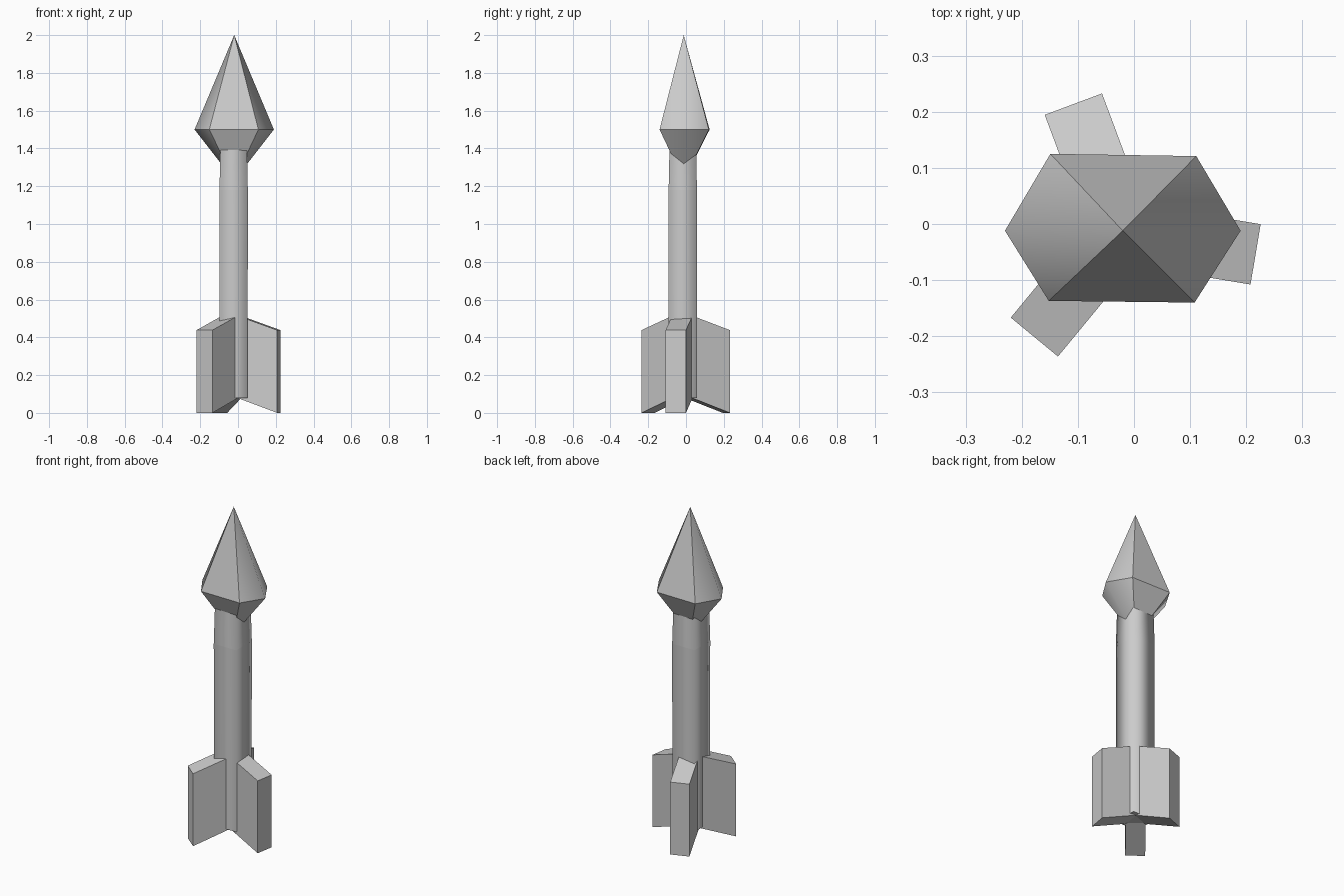
import bpy, bmesh
from math import radians
from mathutils import Matrix, Vector

if "Cube" in bpy.data.objects:
    bpy.data.objects.remove(bpy.data.objects["Cube"])

AXIS = Vector((-0.023, -0.014, 0))


def loft(name, rings, smooth_edge=None, cap=True):
    """Join rings of points; a ring of one point is an apex.
    smooth_edge(edge) picks the edges that stay soft."""
    bm = bmesh.new()
    vs = [[bm.verts.new(p) for p in r] for r in rings]
    for a, b in zip(vs, vs[1:]):
        n = max(len(a), len(b))
        for i in range(n):
            j = (i + 1) % n
            quad = [a[i % len(a)], a[j % len(a)], b[j % len(b)], b[i % len(b)]]
            bm.faces.new(list(dict.fromkeys(quad)))
    for r in (vs[0], vs[-1]):
        if cap and len(r) > 2:
            bm.faces.new(r)
    bmesh.ops.recalc_face_normals(bm, faces=bm.faces)
    if smooth_edge:
        for f in bm.faces:
            f.smooth = True
        for e in bm.edges:
            e.smooth = smooth_edge(e)
    me = bpy.data.meshes.new(name)
    bm.to_mesh(me)
    bm.free()
    ob = bpy.data.objects.new(name, me)
    bpy.context.collection.objects.link(ob)
    return ob


def rising(e):
    return abs(e.verts[0].co.z - e.verts[1].co.z) > 0.01


# Shaft: square bar with soft corners, slightly narrower at the top
def square(h, z):
    return [(-0.023 + sx * h, -0.017 + sy * h, z)
            for sx, sy in ((-1, -1), (1, -1), (1, 1), (-1, 1))]


loft("shaft", [square(0.074, 0.08), square(0.075, 1.18), square(0.070, 1.42)], rising)

# Head: six-sided double pyramid, soft along its two side ridges
ring = [(-0.23, -0.012), (-0.152, -0.137), (0.108, -0.14),
        (0.19, -0.012), (0.111, 0.121), (-0.149, 0.125)]
loft("spear_head",
     [[(-0.02, -0.012, 1.23)], [(x, y, 1.5) for x, y in ring], [(-0.02, -0.012, 2.0)]],
     lambda e: rising(e) and any(v.co.x < -0.2 or v.co.x > 0.15 for v in e.verts))

# Tail fins: three swept slabs around the axis
profile = [(0.0, 0.09), (0.243, 0.0), (0.243, 0.438), (0.0, 0.525)]
for k in range(3):
    fin = loft("tail_fin_%d" % (k + 1),
               [[(r, s * 0.0545, z) for r, z in profile] for s in (-1, 1)])
    fin.data.transform(Matrix.Translation(AXIS) @
                       Matrix.Rotation(radians(-9.5 + 120 * k), 4, 'Z'))
